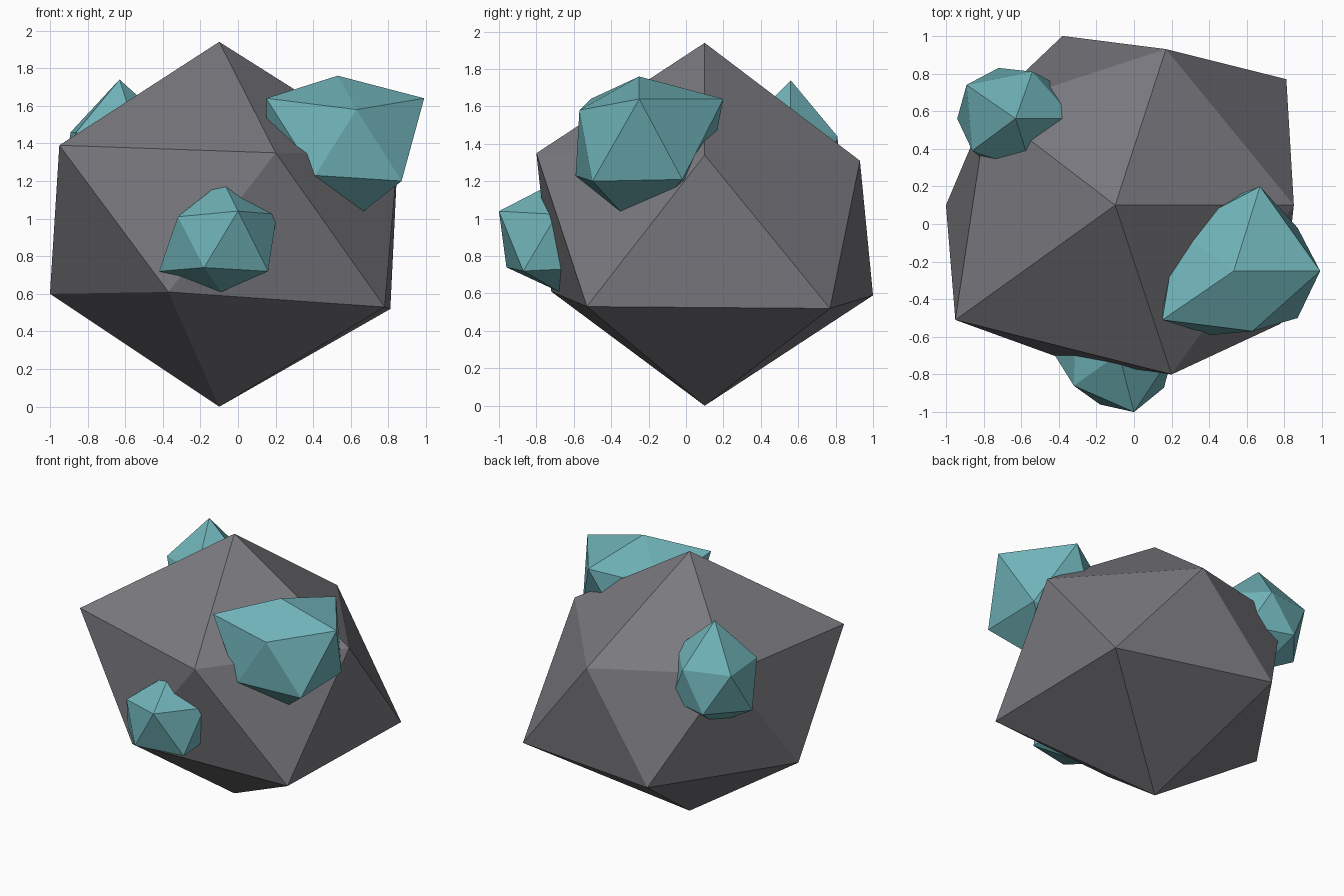
import bpy
import bmesh
from mathutils import Vector

# Remove the default cube only
default_cube = bpy.data.objects.get("Cube")
if default_cube:
    bpy.data.objects.remove(default_cube, do_unlink=True)


def make_material(name, color):
    material = bpy.data.materials.new(name)
    material.use_nodes = True
    material.diffuse_color = color
    shader = material.node_tree.nodes["Principled BSDF"]
    shader.inputs["Base Color"].default_value = color
    shader.inputs["Roughness"].default_value = 0.8
    return material


def make_chunk(name, material, centre, radius, corners):
    """Flat-shaded icosahedron whose nearest corners are pulled to the given points."""
    bm = bmesh.new()
    bmesh.ops.create_icosphere(bm, subdivisions=1, radius=radius)
    bmesh.ops.translate(bm, verts=bm.verts, vec=centre)

    # Pull each chipped corner into place, using every corner only once
    free_verts = list(bm.verts)
    for corner in map(Vector, corners):
        nearest = min(free_verts, key=lambda v: (v.co - corner).length)
        free_verts.remove(nearest)
        nearest.co = corner

    bmesh.ops.recalc_face_normals(bm, faces=bm.faces)
    mesh = bpy.data.meshes.new(name)
    bm.to_mesh(mesh)
    bm.free()
    mesh.materials.append(material)
    chunk = bpy.data.objects.new(name, mesh)
    bpy.context.collection.objects.link(chunk)
    return chunk


stone_grey = make_material("stone grey", (0.19, 0.19, 0.21, 1))
crystal_teal = make_material("crystal teal", (0.16, 0.45, 0.48, 1))

# Boulder: upper ring of corners, then lower ring; the poles stay put
make_chunk("boulder", stone_grey, (-0.1, 0.1, 0.97), 0.97, [
    (0.2, -0.8, 1.35), (-0.95, -0.51, 1.39), (-0.78, 0.62, 1.4),
    (0.17, 0.93, 1.31), (0.85, 0.1, 1.34),
    (0.78, -0.53, 0.53), (-0.37, -0.72, 0.61), (-1, 0.1, 0.6),
    (-0.38, 1, 0.59), (0.81, 0.77, 0.52),
])

# Large crystal on the left shoulder
make_chunk("large_crystal", crystal_teal, (0.53, -0.25, 1.345), 0.415, [
    (0.63, -0.57, 1.58), (0.15, -0.51, 1.64), (0.67, 0.2, 1.64),
    (0.99, -0.25, 1.64),
    (0.87, -0.5, 1.2), (0.41, -0.59, 1.23), (0.87, -0.02, 1.21),
])

# Small crystal on the front
make_chunk("front_crystal", crystal_teal, (-0.08, -0.69, 0.88), 0.32, [
    (0, -1, 1.04), (-0.32, -0.86, 1.01),
    (0.16, -0.87, 0.72), (-0.18, -0.96, 0.74), (-0.42, -0.7, 0.72),
    (-0.09, -0.68, 0.61),
])

# Small crystal on the back right shoulder
make_chunk("back_crystal", crystal_teal, (-0.63, 0.56, 1.3), 0.33, [
    (-0.63, 0.56, 1.74),
    (-0.54, 0.81, 1.44), (-0.89, 0.74, 1.46), (-0.86, 0.39, 1.46),
    (-0.54, 0.28, 1.46), (-0.32, 0.56, 1.46),
    (-0.72, 0.83, 1.16), (-0.94, 0.56, 1.15),
])
